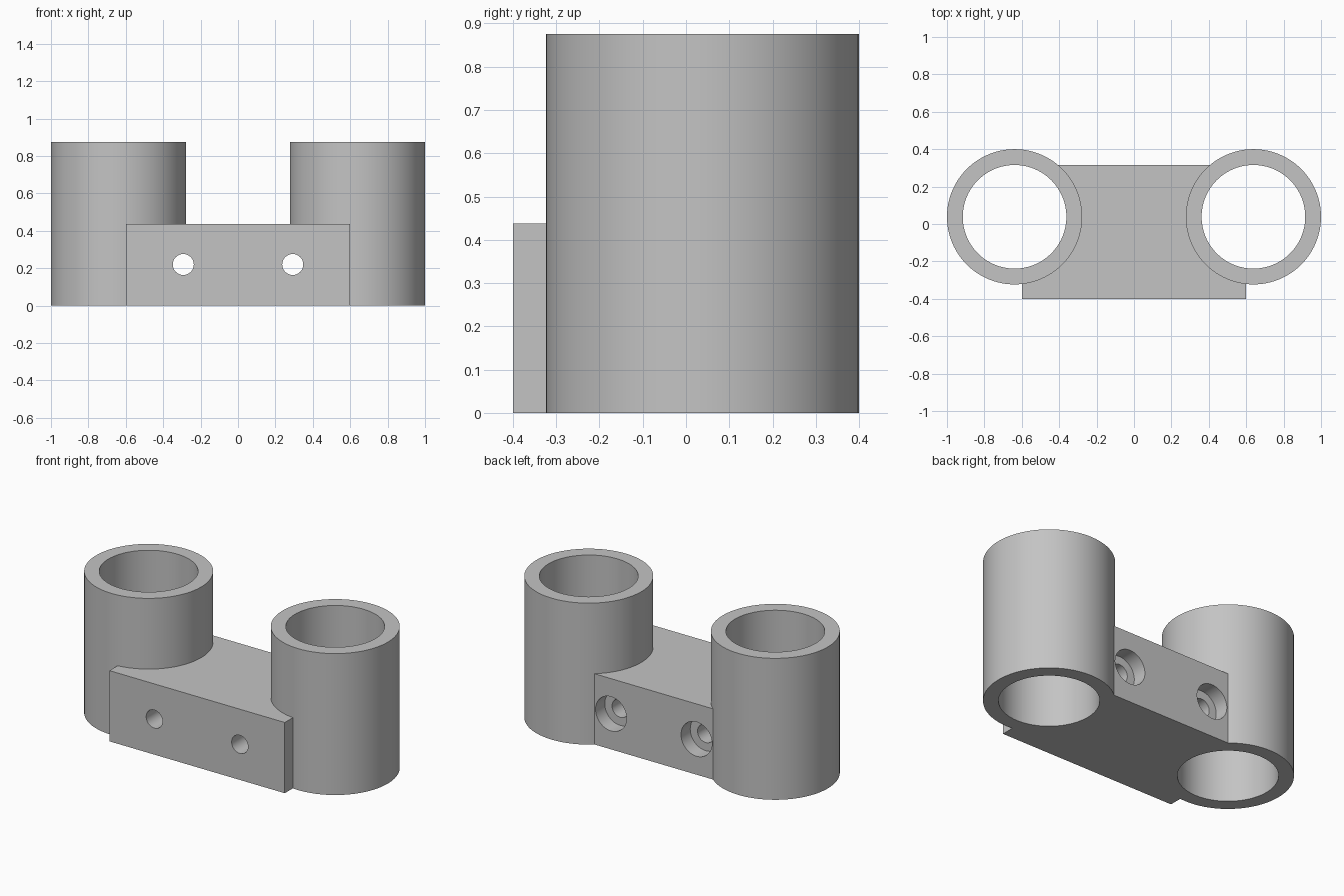
import bpy
from math import radians

cube = bpy.data.objects.get("Cube")
if cube:
    bpy.data.objects.remove(cube, do_unlink=True)

TUBE_X, TUBE_Y = 0.6385, 0.0385
OUTER_R, INNER_R, TUBE_H = 0.3615, 0.277, 0.875
BLOCK_FRONT, BLOCK_BACK, BLOCK_H = -0.4, 0.315, 0.4375
HOLE_X, HOLE_Z = 0.2925, 0.22

grey = bpy.data.materials.new("light_grey")
grey.use_nodes = True
colour = (0.55, 0.55, 0.55, 1)
grey.diffuse_color = colour
grey.node_tree.nodes["Principled BSDF"].inputs["Base Color"].default_value = colour


def cylinder(name, radius, depth, location, rotation=(0, 0, 0), sides=96):
    bpy.ops.mesh.primitive_cylinder_add(vertices=sides, radius=radius, depth=depth,
                                        location=location, rotation=rotation)
    obj = bpy.context.object
    obj.name = name
    obj.data.materials.append(grey)
    return obj


def combine(body, tool, operation):
    mod = body.modifiers.new(operation.lower(), 'BOOLEAN')
    mod.operation = operation
    mod.solver = 'EXACT'
    mod.object = tool
    bpy.context.view_layer.objects.active = body
    bpy.ops.object.modifier_apply(modifier=mod.name)
    bpy.data.objects.remove(tool, do_unlink=True)


def drill(name, radius, x, y_start, y_end):
    return cylinder(name, radius, y_end - y_start,
                    (x, (y_start + y_end) / 2, HOLE_Z), (radians(90), 0, 0), 64)


# Mounting block
bpy.ops.mesh.primitive_cube_add(size=1, location=(0, (BLOCK_FRONT + BLOCK_BACK) / 2, BLOCK_H / 2))
body = bpy.context.object
body.name = "double_tube_bracket"
body.scale = (1.2, BLOCK_BACK - BLOCK_FRONT, BLOCK_H)
bpy.ops.object.transform_apply(location=True, rotation=False, scale=True)
body.data.materials.append(grey)

# Tube walls joined to the block
for side in (-1, 1):
    combine(body, cylinder("tube_wall", OUTER_R, TUBE_H,
                           (side * TUBE_X, TUBE_Y, TUBE_H / 2)), 'UNION')

# Tube bores, screw holes and rear counterbores
for side in (-1, 1):
    combine(body, cylinder("tube_bore", INNER_R, 2, (side * TUBE_X, TUBE_Y, 0.5)), 'DIFFERENCE')
    combine(body, drill("screw_hole", 0.056, side * HOLE_X, -0.6, 0.6), 'DIFFERENCE')
    combine(body, drill("counterbore", 0.106, side * HOLE_X, BLOCK_BACK - 0.09, 0.5), 'DIFFERENCE')

# Smooth round walls with crisp edges
bpy.ops.object.select_all(action='DESELECT')
body.select_set(True)
bpy.context.view_layer.objects.active = body
bpy.ops.object.shade_smooth_by_angle(angle=radians(30))
